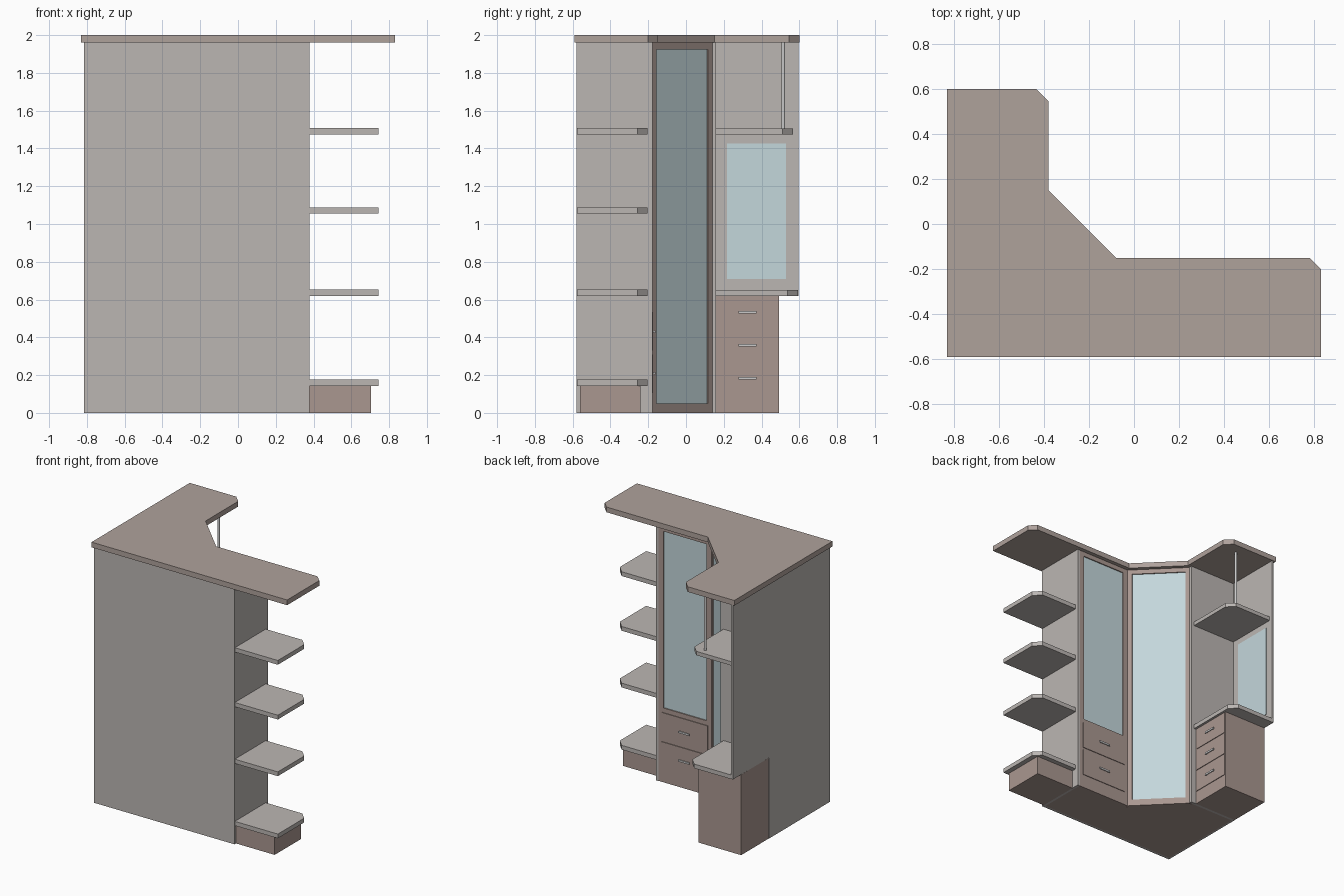
import bpy, bmesh, math
from mathutils import Matrix

if "Cube" in bpy.data.objects:
    bpy.data.objects.remove(bpy.data.objects["Cube"])


def material(name, rgb):
    m = bpy.data.materials.new(name)
    m.diffuse_color = (*rgb, 1)
    m.use_nodes = True
    m.node_tree.nodes["Principled BSDF"].inputs["Base Color"].default_value = m.diffuse_color
    return m


BROWN = material("brown_wood", (0.40, 0.31, 0.28))
TOP = material("top_wood", (0.43, 0.36, 0.33))
PALE = material("pale_wood", (0.50, 0.47, 0.45))
GLASS = material("mirror_glass", (0.55, 0.68, 0.71))
METAL = material("metal", (0.55, 0.55, 0.55))
I = Matrix()


def prism(name, pts, z0, z1, mat, mx=I):
    """Extrude a counter-clockwise outline from z0 to z1."""
    bm = bmesh.new()
    face = bm.faces.new([bm.verts.new((x, y, z0)) for x, y in pts])
    ext = bmesh.ops.extrude_face_region(bm, geom=[face])["geom"]
    bmesh.ops.translate(bm, vec=(0, 0, z1 - z0),
                        verts=[v for v in ext if isinstance(v, bmesh.types.BMVert)])
    bmesh.ops.recalc_face_normals(bm, faces=bm.faces)
    bm.transform(mx)
    me = bpy.data.meshes.new(name)
    bm.to_mesh(me)
    bm.free()
    me.materials.append(mat)
    ob = bpy.data.objects.new(name, me)
    bpy.context.collection.objects.link(ob)
    return ob


def box(name, x0, x1, y0, y1, z0, z1, mat, mx=I):
    return prism(name, [(x0, y0), (x1, y0), (x1, y1), (x0, y1)], z0, z1, mat, mx)


def clipped(name, x0, x1, y0, y1, z0, z1, mat, c=0.055):
    """Board with its outer (+x, +y) corner cut off."""
    return prism(name, [(x0, y0), (x1, y0), (x1, y1 - c), (x1 - c, y1), (x0, y1)], z0, z1, mat)


def facade(p, q):
    """Local frame along p-q: x along the front, y inward, z up; plus the length."""
    dx, dy = q[0] - p[0], q[1] - p[1]
    mx = Matrix.Translation((*p, 0)) @ Matrix.Rotation(math.atan2(dy, dx), 4, "Z")
    return mx, math.hypot(dx, dy)


def mirror_door(name, mx, w, z0, z1, side, glass0, glass1):
    for i, (a, b) in enumerate(((0, side), (w - side, w))):
        box(f"{name}_stile_{i}", a, b, 0, 0.02, z0, z1, BROWN, mx)
    box(f"{name}_bottom_rail", side, w - side, 0, 0.02, z0, glass0, BROWN, mx)
    box(f"{name}_top_rail", side, w - side, 0, 0.02, glass1, z1, BROWN, mx)
    box(f"{name}_mirror", side, w - side, 0.008, 0.016, glass0, glass1, GLASS, mx)


def drawer(name, mx, u0, u1, z0, z1, hz):
    box(f"{name}_front", u0, u1, -0.005, 0.004, z0, z1, BROWN, mx)
    m = (u0 + u1) / 2
    box(f"{name}_handle", m - 0.047, m + 0.047, -0.018, -0.012, hz - 0.007, hz + 0.007, METAL, mx)
    for i, u in enumerate((m - 0.04, m + 0.032)):
        box(f"{name}_handle_post_{i}", u, u + 0.008, -0.013, -0.004, hz - 0.004, hz + 0.004, METAL, mx)


# Worktop: L outline with diagonal inside corner and clipped ends
prism("top_board", [(-0.83, -0.59), (0.83, -0.59), (0.83, -0.20), (0.78, -0.15), (-0.08, -0.15),
                    (-0.38, 0.15), (-0.38, 0.545), (-0.435, 0.60), (-0.83, 0.60)], 1.96, 2.0, TOP)

# Carcass: floor, back wall, stepped left wall, end panels
prism("floor_plinth", [(-0.80, -0.56), (0.36, -0.56), (0.36, -0.195), (-0.10, -0.195),
                       (-0.425, 0.13), (-0.425, 0.14), (-0.80, 0.14)], 0, 0.05, BROWN)
box("back_wall", -0.80, 0.36, -0.58, -0.56, 0, 1.96, PALE)
yz_to_x = Matrix(((0, 0, 1, 0), (1, 0, 0, 0), (0, 1, 0, 0), (0, 0, 0, 1)))
prism("left_wall", [(-0.58, 0), (0.16, 0), (0.16, 0.62), (0.595, 0.62), (0.595, 1.96), (-0.58, 1.96)],
      -0.815, -0.80, PALE, yz_to_x)
box("right_end_panel", 0.36, 0.378, -0.58, -0.178, 0, 1.96, PALE)
box("rear_end_panel", -0.80, -0.405, 0.14, 0.16, 0, 1.96, PALE)

# Open shelves on the right end, with a low plinth
for i, z in enumerate((0.143, 0.62, 1.055, 1.475)):
    clipped(f"right_shelf_{i}", 0.378, 0.743, -0.578, -0.203, z, z + 0.033, PALE)
box("right_shelf_plinth", 0.378, 0.705, -0.562, -0.24, 0, 0.143, BROWN)

# Straight wing front: mirrored door above two drawers
mx, w = facade((0.36, -0.18), (-0.09, -0.18))
mirror_door("wing_door", mx, w, 0.54, 1.96, 0.042, 0.57, 1.925)
box("wing_drawer_carcass", 0, w, 0, 0.02, 0, 0.54, BROWN, mx)
for i, (z0, z1, hz) in enumerate(((0.105, 0.31, 0.21), (0.33, 0.535, 0.43))):
    drawer(f"wing_drawer_{i}", mx, 0.03, w - 0.03, z0, z1, hz)

# Diagonal corner door
mx, w = facade((-0.09, -0.18), (-0.41, 0.14))
mirror_door("corner_door", mx, w, 0, 1.96, 0.034, 0.05, 1.925)

# Drawer chest on the rear wing
box("chest_body", -0.813, -0.45, 0.16, 0.492, 0, 0.618, BROWN)
mx, w = facade((-0.45, 0.16), (-0.45, 0.492))
for i in range(3):
    z = 0.1 + i * 0.175
    drawer(f"chest_drawer_{i}", mx, 0.008, w - 0.008, z, z + 0.165, z + 0.083)

# Dressing shelves, wall mirror and support pole
clipped("dressing_shelf", -0.80, -0.43, 0.16, 0.593, 0.618, 0.65, PALE)
clipped("upper_shelf", -0.80, -0.43, 0.16, 0.567, 1.475, 1.505, PALE)
box("wall_mirror", -0.80, -0.795, 0.217, 0.53, 0.71, 1.427, GLASS)
bpy.ops.mesh.primitive_cylinder_add(vertices=20, radius=0.009, depth=0.46, location=(-0.525, 0.515, 1.731))
pole = bpy.context.object
pole.name = "support_pole"
pole.data.materials.append(METAL)
bpy.ops.object.shade_smooth_by_angle()
